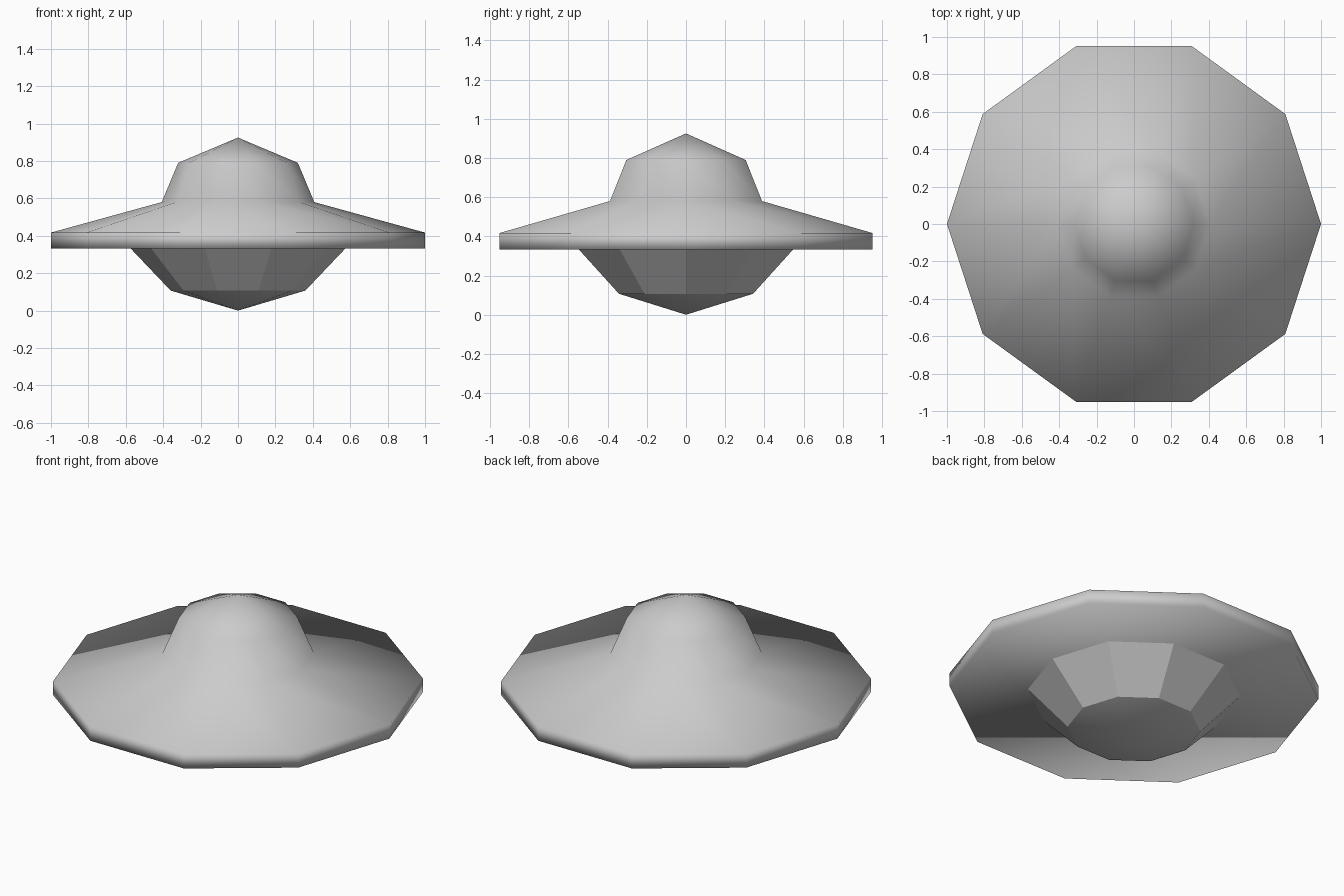
import bpy
import bmesh
from math import cos, sin, tau

SIDES = 10

cube = bpy.data.objects.get("Cube")
if cube:
    bpy.data.objects.remove(cube, do_unlink=True)

grey = bpy.data.materials.new("light_grey")
grey.use_nodes = True
colour = (0.6, 0.6, 0.6, 1)
grey.diffuse_color = colour
grey.node_tree.nodes["Principled BSDF"].inputs["Base Color"].default_value = colour


def lathe(name, profile, smooth_rule, cap_bottom=False):
    """Spin a top-to-bottom (radius, height) profile; zero radius makes a tip."""
    bm = bmesh.new()
    rings = []
    for r, z in profile:
        if r == 0:
            rings.append([bm.verts.new((0, 0, z))] * SIDES)
        else:
            rings.append([bm.verts.new((r * cos(tau * i / SIDES), r * sin(tau * i / SIDES), z))
                          for i in range(SIDES)])
    for upper, lower in zip(rings, rings[1:]):
        for i in range(SIDES):
            j = (i + 1) % SIDES
            corners = dict.fromkeys((upper[i], lower[i], lower[j], upper[j]))
            bm.faces.new(list(corners))
    if cap_bottom:
        bm.faces.new(rings[-1][::-1])
    bm.normal_update()
    for face in bm.faces:
        face.smooth = smooth_rule(face)
    mesh = bpy.data.meshes.new(name)
    bm.to_mesh(mesh)
    bm.free()
    mesh.materials.append(grey)
    obj = bpy.data.objects.new(name, mesh)
    bpy.context.collection.objects.link(obj)
    return obj


# Dome, sloping brim and rim, softly shaded as one shell with a flat underside
lathe("saucer_top",
      [(0, 0.925), (0.32, 0.79), (0.408, 0.58), (1, 0.417), (1, 0.333)],
      lambda face: True, cap_bottom=True)

# Faceted lower hull ending in a smooth shallow tip
lathe("lower_hull",
      [(0.575, 0.333), (0.36, 0.107), (0, 0)],
      lambda face: len(face.verts) == 3)
